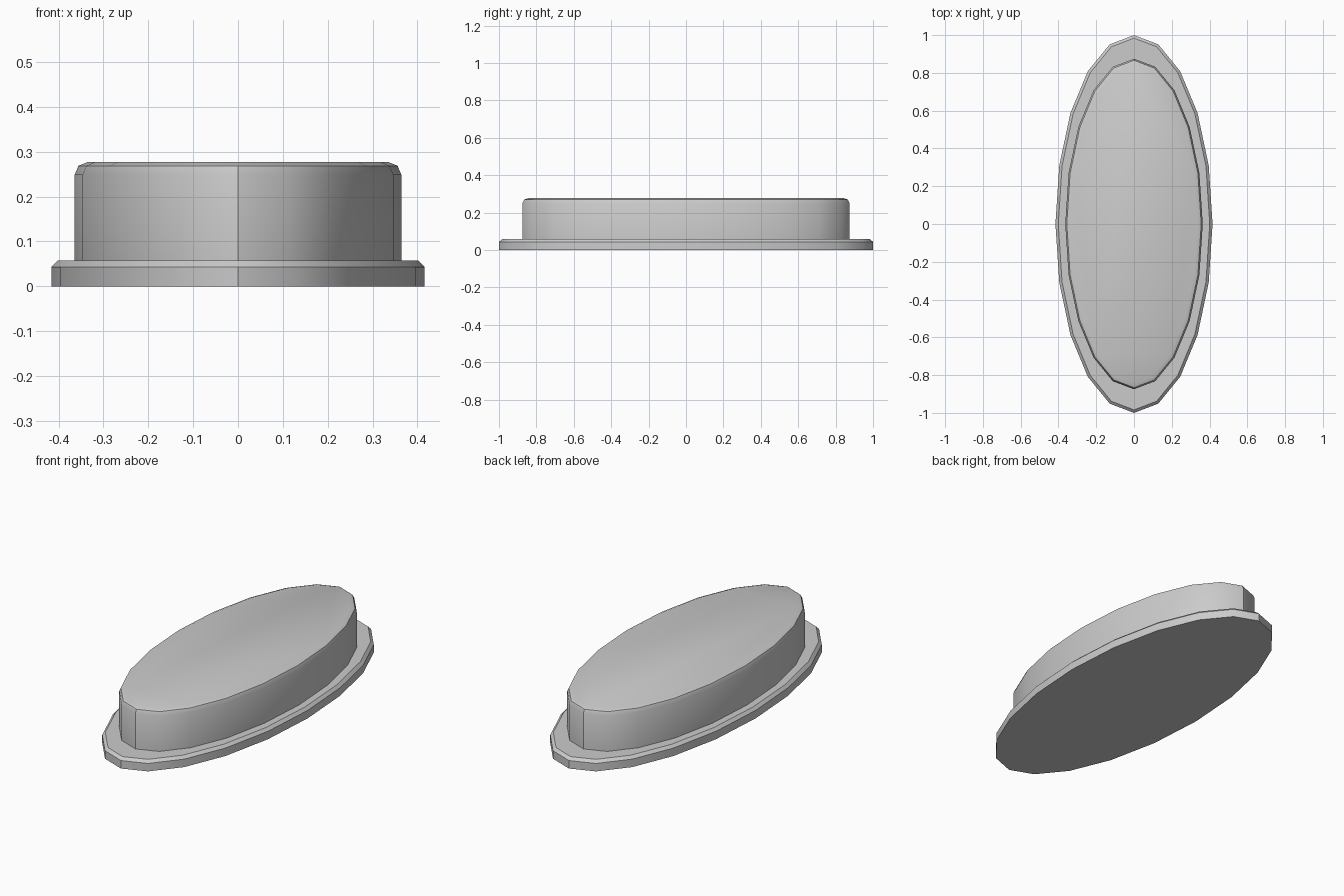
import bpy, bmesh, math
from mathutils import Vector

if "Cube" in bpy.data.objects:
    bpy.data.objects.remove(bpy.data.objects["Cube"])

SIDES = 20
RX, RY = 0.416, 1.0


def oval_ring(bm, scale, inset, z):
    """Oval outline, scaled, then moved inward by an even mitred inset."""
    pts = [Vector((RX * scale * math.sin(a), RY * scale * math.cos(a)))
           for a in (2 * math.pi * i / SIDES for i in range(SIDES))]
    pts.reverse()  # counter-clockwise
    ring = []
    for i, p in enumerate(pts):
        e1 = (p - pts[i - 1]).normalized()
        e2 = (pts[(i + 1) % SIDES] - p).normalized()
        n1, n2 = Vector((e1.y, -e1.x)), Vector((e2.y, -e2.x))
        q = p - (n1 + n2) / (1 + n1.dot(n2)) * inset
        ring.append(bm.verts.new((q.x, q.y, z)))
    return ring


# Scale, inset and height of each outline, from the floor up
top, r = 0.277, 0.028
k = math.sqrt(0.5)
profile = [
    # flange with chamfered rim
    (1.0, 0, 0), (1.0, 0, 0.043), (1.0, 0.015, 0.058),
    # raised body with rounded rim
    (0.875, 0, 0.058), (0.875, 0, top - r),
    (0.875, r * (1 - k), top - r * (1 - k)), (0.875, r, top),
]

bm = bmesh.new()
rings = [oval_ring(bm, *p) for p in profile]
for lo, hi in zip(rings, rings[1:]):
    for i in range(SIDES):
        j = (i + 1) % SIDES
        bm.faces.new((lo[i], lo[j], hi[j], hi[i]))
bm.faces.new(list(reversed(rings[0])))
bm.faces.new(rings[-1])
bmesh.ops.recalc_face_normals(bm, faces=bm.faces)

mesh = bpy.data.meshes.new("oval_cap")
bm.to_mesh(mesh)
bm.free()
cap = bpy.data.objects.new("oval_cap", mesh)
bpy.context.collection.objects.link(cap)
bpy.context.view_layer.objects.active = cap
cap.select_set(True)
bpy.ops.object.shade_smooth_by_angle(angle=math.radians(30))
